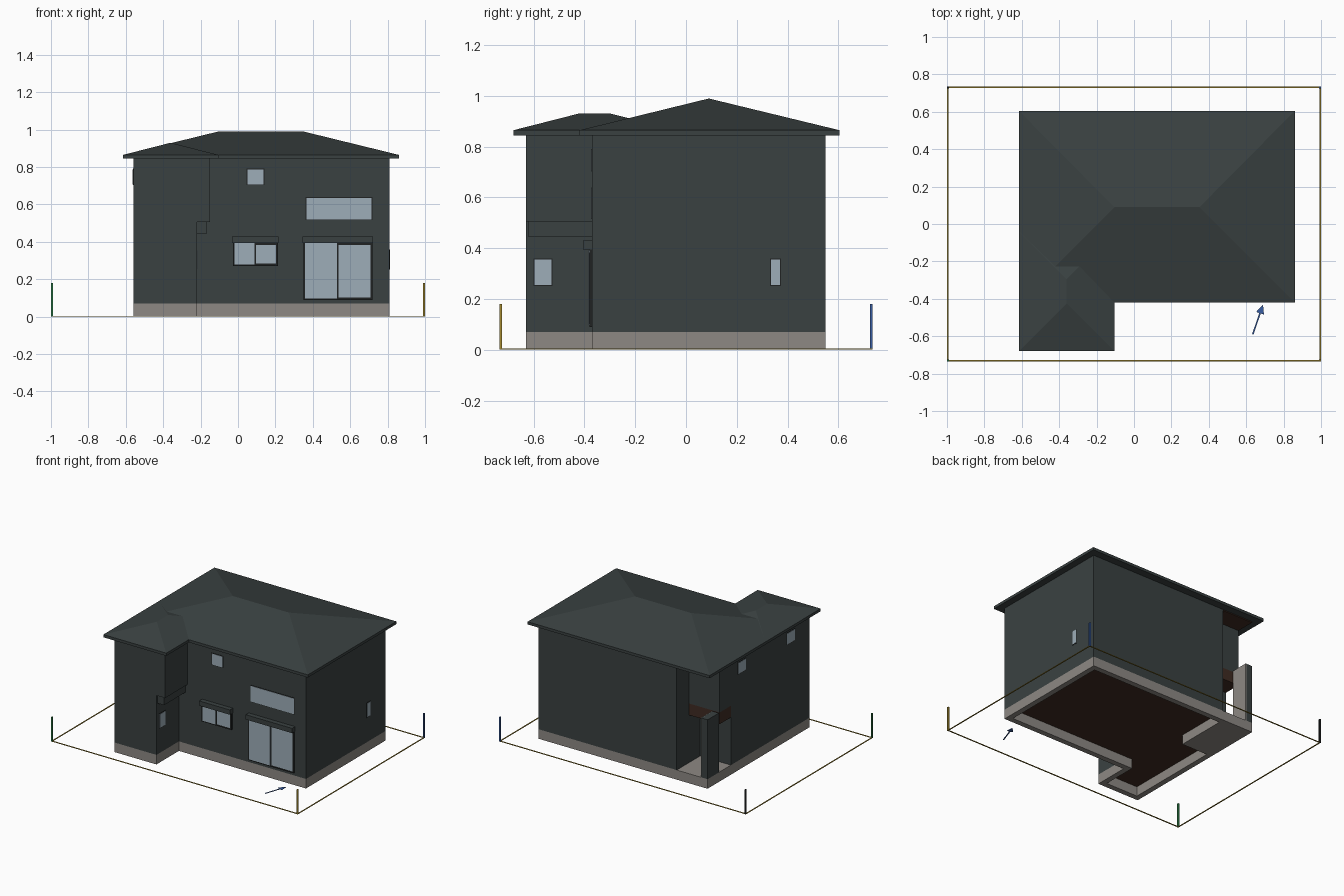
import bpy, bmesh
from mathutils import Vector

if "Cube" in bpy.data.objects:
    bpy.data.objects.remove(bpy.data.objects["Cube"])


def mat(name, r, g, b):
    m = bpy.data.materials.new(name)
    m.diffuse_color = (r, g, b, 1)
    m.use_nodes = True
    m.node_tree.nodes["Principled BSDF"].inputs["Base Color"].default_value = m.diffuse_color
    return m


SLATE = mat("slate", 0.042, 0.053, 0.053)
GLASS = mat("glass", 0.34, 0.42, 0.48)
CONCRETE = mat("concrete", 0.27, 0.25, 0.23)
BROWN = mat("brown", 0.05, 0.024, 0.016)
FRAME = mat("dark_frame", 0.014, 0.016, 0.016)
GOLD = mat("gold", 0.36, 0.25, 0.03)
GREEN = mat("green", 0.03, 0.24, 0.07)
BLUE = mat("blue", 0.04, 0.11, 0.36)


def finish(name, bm, *mats):
    bmesh.ops.recalc_face_normals(bm, faces=bm.faces)
    me = bpy.data.meshes.new(name)
    bm.to_mesh(me)
    bm.free()
    for m in mats:
        me.materials.append(m)
    ob = bpy.data.objects.new(name, me)
    bpy.context.collection.objects.link(ob)
    return ob


def box(name, x0, x1, y0, y1, z0, z1, *mats):
    return prism(name, [(x0, y0), (x1, y0), (x1, y1), (x0, y1)], z0, z1, mats)


def prism(name, pts, z0, z1, mats, top=True, bottom=True, rule=None):
    bm = bmesh.new()
    lo = [bm.verts.new((x, y, z0)) for x, y in pts]
    hi = [bm.verts.new((x, y, z1)) for x, y in pts]
    n = len(pts)
    for i in range(n):
        j = (i + 1) % n
        bm.faces.new((lo[i], lo[j], hi[j], hi[i]))
    if top:
        bm.faces.new(hi)
    if bottom:
        bm.faces.new(lo[::-1])
    bm.normal_update()
    if rule:
        for f in bm.faces:
            f.material_index = rule(f.normal)
    return finish(name, bm, *mats)


def hip_roof(name, x0, x1, y0, y1, ridge_a, ridge_b):
    """Flat eave slab with four slopes rising to a ridge."""
    bm = bmesh.new()
    c = [(x0, y0), (x1, y0), (x1, y1), (x0, y1)]
    lo = [bm.verts.new((x, y, 0.845)) for x, y in c]
    hi = [bm.verts.new((x, y, 0.865)) for x, y in c]
    a, b = bm.verts.new(ridge_a), bm.verts.new(ridge_b)
    bm.faces.new(lo[::-1])
    for i in range(4):
        j = (i + 1) % 4
        bm.faces.new((lo[i], lo[j], hi[j], hi[i]))
    if ridge_a[1] == ridge_b[1]:      # ridge along x
        ends = [(a, b), (b,), (b, a), (a,)]
    else:                             # ridge along y
        ends = [(a,), (a, b), (b,), (b, a)]
    for i, e in enumerate(ends):
        bm.faces.new((hi[i], hi[(i + 1) % 4]) + tuple(reversed(e)))
    return finish(name, bm, SLATE)


# Foundation ring, open underneath
foot = [(-.56, -.63), (-.22, -.63), (-.22, -.37), (.81, -.37), (.81, .55), (-.56, .55)]
ring = prism("foundation", foot, 0, .07, [CONCRETE], top=False, bottom=False)
sol = ring.modifiers.new("thickness", 'SOLIDIFY')
sol.thickness, sol.offset, sol.use_even_offset = .04, -1, True

# Walls: ground floor with entrance recess, upper floor with smaller notch
lower = [(-.56, -.63), (-.22, -.63), (-.22, -.37), (.81, -.37), (.81, .55),
         (-.31, .55), (-.31, .28), (-.56, .28)]
upper = [(-.56, -.63), (-.15, -.63), (-.15, -.37), (.81, -.37), (.81, .55),
         (-.31, .55), (-.31, .41), (-.56, .41)]
prism("ground_floor_walls", lower, .07, .505, [SLATE, BROWN], top=False,
      rule=lambda n: 1 if abs(n.z) > .5 else 0)
prism("upper_floor_walls", upper, .505, .846, [SLATE])
box("overhang_beam", -.22, -.165, -.62, -.37, .445, .505, SLATE)

# Entrance porch
box("porch_slab", -.56, -.31, .13, .55, 0, .07, CONCRETE)
box("porch_beam", -.56, -.31, .28, .41, .42, .505, BROWN)
box("porch_post", -.56, -.51, .42, .55, .07, .505, SLATE)
box("porch_post_lining", -.51, -.505, .42, .55, .07, .505, CONCRETE)
box("porch_ceiling", -.56, -.31, .41, .55, .838, .845, BROWN)

# Roofs
hip_roof("main_roof", -.615, .86, -.42, .605, (-.105, .09, .99), (.35, .09, .99))
hip_roof("wing_roof", -.615, -.105, -.68, -.04, (-.36, -.425, .93), (-.36, -.295, .93))


# Windows: a pane plate with a thin dark rim behind it
def window(name, axis, wall, side, a0, a1, z0, z1):
    for part, grow, depth, m in (("rim", .004, .002, FRAME), ("pane", 0, .004, GLASS)):
        d0, d1 = sorted((wall, wall + side * depth))
        u0, u1, v0, v1 = a0 - grow, a1 + grow, z0 - grow, z1 + grow
        if axis == 'y':
            box(name + "_" + part, u0, u1, d0, d1, v0, v1, m)
        else:
            box(name + "_" + part, d0, d1, u0, u1, v0, v1, m)


window("front_small_window", 'y', -.37, -1, .05, .137, .707, .787)
window("front_wide_window", 'y', -.37, -1, .365, .715, .52, .635)
window("right_window", 'x', .81, 1, .335, .37, .255, .355)
window("wing_side_window", 'x', -.22, 1, -.597, -.53, .255, .355)
window("left_rear_window", 'x', -.56, -1, .11, .2, .707, .787)
window("left_front_window", 'x', -.56, -1, -.455, -.365, .707, .787)

# Sliding windows with frame and shutter box above
for name, x0, x1, z0 in (("sliding_window", -.028, .213, .272),
                         ("terrace_door", .35, .718, .09)):
    mid = (x0 + x1) / 2
    box(name + "_frame", x0, x1, -.38, -.37, z0, .40, FRAME)
    box(name + "_shutter_box", x0 - .004, x1 + .004, -.405, -.37, .395, .43, SLATE)
    box(name + "_left_pane", x0 + .008, mid - .004, -.384, -.38, z0 + .008, .393, GLASS)
    box(name + "_right_pane", mid + .004, x1 - .01, -.382, -.38, z0 + .012, .383, GLASS)

# Plot outline with corner posts
for s in (-1, 1):
    box("plot_line_side", s * .996 - .004, s * .996 + .004, -.73, .73, 0, .004, GOLD)
    box("plot_line_end", -1, 1, s * .73 - .004, s * .73 + .004, 0, .004, GOLD)
for name, x, y, m in (("front_left", -1, -1, GREEN), ("front_right", 1, -1, GOLD),
                      ("back_right", 1, 1, BLUE), ("back_left", -1, 1, FRAME)):
    cx, cy = x * .995, y * .73
    box(name + "_post", cx - .005, cx + .005, cy - .005, cy + .005, 0, .18, m)

# Flat arrow on the ground pointing at the house
tail, tip = Vector((.635, -.59)), Vector((.69, -.43))
d = (tip - tail).normalized()
side = Vector((-d.y, d.x))
neck = tip - d * .05
outline = [tail - side * .004, neck - side * .004, neck - side * .022, tip,
           neck + side * .022, neck + side * .004, tail + side * .004]
prism("entry_arrow", [tuple(p) for p in outline], 0, .003, [BLUE])
